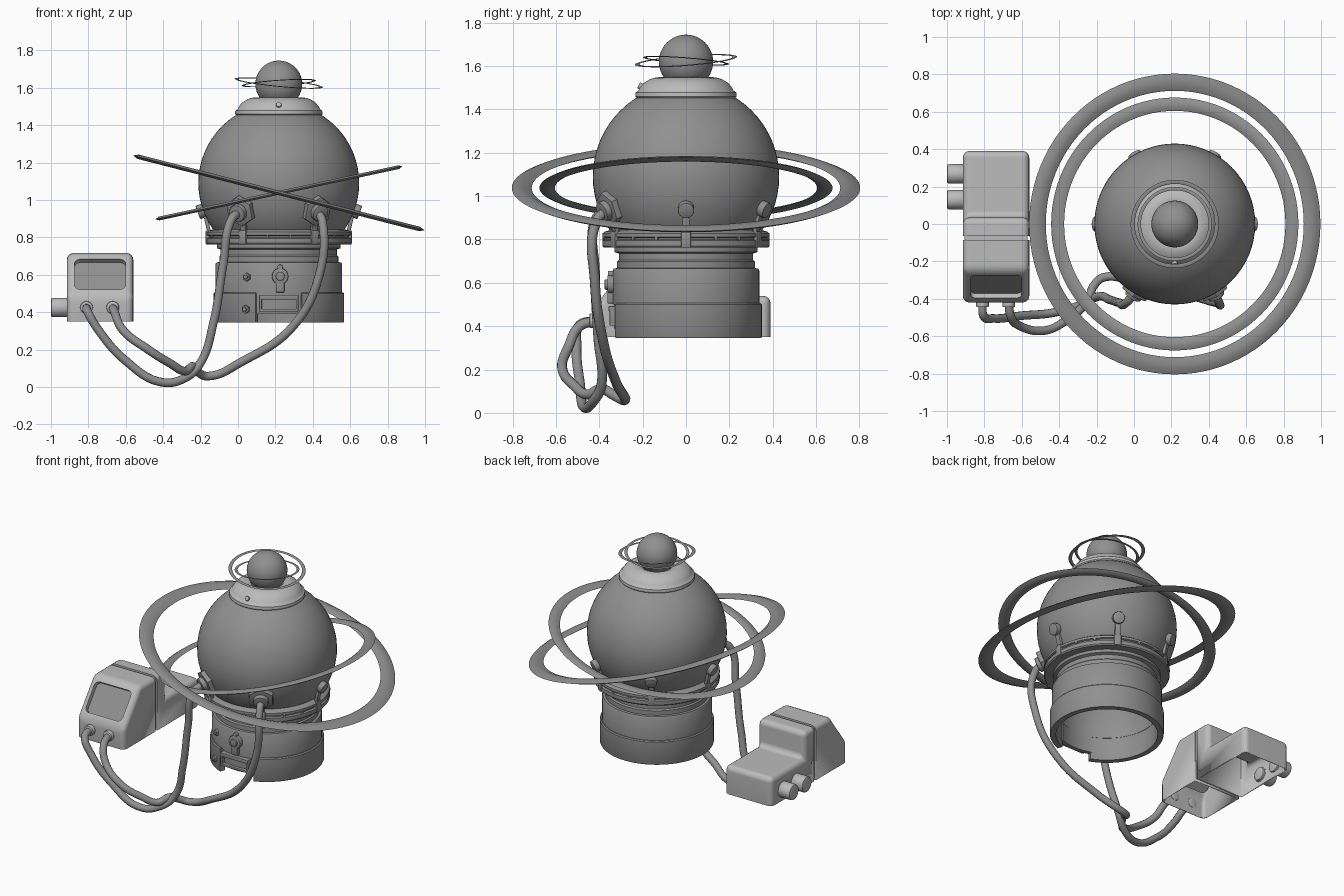
import bpy, bmesh
from math import radians, cos, sin, sqrt
from mathutils import Vector, Matrix

if "Cube" in bpy.data.objects:
    bpy.data.objects.remove(bpy.data.objects["Cube"])

CX = 0.218                      # axis of the globe stand
CZ, R = 1.09, 0.43              # globe centre height and radius


def grey(name, v):
    m = bpy.data.materials.new(name)
    m.diffuse_color = (v, v, v, 1)
    m.use_nodes = True
    m.node_tree.nodes["Principled BSDF"].inputs["Base Color"].default_value = m.diffuse_color
    return m


DARK, LIGHT = grey("dark_grey", 0.28), grey("light_grey", 0.5)


def finish(bm, name, mat=None, angle=35):
    bmesh.ops.recalc_face_normals(bm, faces=bm.faces)
    me = bpy.data.meshes.new(name)
    bm.to_mesh(me)
    bm.free()
    me.materials.append(mat or DARK)
    ob = bpy.data.objects.new(name, me)
    bpy.context.collection.objects.link(ob)
    bpy.ops.object.select_all(action='DESELECT')
    ob.select_set(True)
    bpy.context.view_layer.objects.active = ob
    bpy.ops.object.shade_smooth_by_angle(angle=radians(angle))
    return ob


def lathe(name, prof, loc, a0=0, a1=360, n=72, mat=None):
    """Revolve a closed (radius, z) profile, fully or over an arc."""
    bm = bmesh.new()
    full = a1 - a0 >= 360
    rows = []
    for i in range(n if full else n + 1):
        a = radians(a0 + (a1 - a0) * i / n)
        rows.append([bm.verts.new((r * cos(a), r * sin(a), z)) for r, z in prof])
    m = len(prof)
    for i in range(n):
        p, q = rows[i], rows[(i + 1) % len(rows)]
        for j in range(m):
            k = (j + 1) % m
            bm.faces.new((p[j], p[k], q[k], q[j]))
    if not full:
        bm.faces.new(rows[0])
        bm.faces.new(rows[-1])
    ob = finish(bm, name, mat)
    ob.location = loc
    return ob


def cyl(name, p, d, r, depth, n=24, bevel=0.006, mat=None):
    bm = bmesh.new()
    rot = Vector(d).to_track_quat('Z', 'Y').to_matrix().to_4x4()
    bmesh.ops.create_cone(bm, cap_ends=True, segments=n, radius1=r, radius2=r, depth=depth,
                          matrix=Matrix.Translation(p) @ rot)
    if bevel:
        rim = [e for e in bm.edges if any(len(f.verts) > 4 for f in e.link_faces)]
        bmesh.ops.bevel(bm, geom=rim, offset=bevel, segments=2, affect='EDGES', profile=0.5)
    return finish(bm, name, mat)


def box(name, p, size, rot=None, bevel=0.006, mat=None):
    bm = bmesh.new()
    m = Matrix.Translation(p) @ (rot or Matrix()) @ Matrix.Diagonal((*size, 1))
    bmesh.ops.create_cube(bm, size=1, matrix=m)
    if bevel:
        bmesh.ops.bevel(bm, geom=bm.edges[:], offset=bevel, segments=2, affect='EDGES', profile=0.5)
    return finish(bm, name, mat)


def ball(name, loc, r):
    bm = bmesh.new()
    bmesh.ops.create_uvsphere(bm, u_segments=64, v_segments=32, radius=r)
    finish(bm, name).location = loc


def ring(name, z, outer, inner, t, rx, ry):
    e = (outer - inner) * 0.3
    ob = lathe(name, [(outer, 0), (outer - e, t / 2), (inner + e, t / 2),
                      (inner, 0), (inner + e, -t / 2), (outer - e, -t / 2)], (CX, 0, z), n=96)
    ob.rotation_euler = (radians(rx), radians(ry), 0)


def hose(name, pts):
    cu = bpy.data.curves.new(name, 'CURVE')
    cu.dimensions = '3D'
    cu.bevel_depth, cu.bevel_resolution, cu.resolution_u, cu.use_fill_caps = 0.023, 4, 10, True
    sp = cu.splines.new('BEZIER')
    sp.bezier_points.add(len(pts) - 1)
    for b, p in zip(sp.bezier_points, pts):
        b.co = p
        b.handle_left_type = b.handle_right_type = 'AUTO'
    cu.materials.append(DARK)
    ob = bpy.data.objects.new(name, cu)
    bpy.context.collection.objects.link(ob)
    bpy.ops.object.select_all(action='DESELECT')
    ob.select_set(True)
    bpy.context.view_layer.objects.active = ob
    bpy.ops.object.convert(target='MESH')
    bpy.ops.object.shade_smooth()


# Globes and their rings
ball("globe", (CX, 0, CZ), R)
ball("top_ball", (CX, 0, 1.62), 0.125)
ring("large_outer_ring", 1.038, 0.804, 0.712, 0.024, 0, 14.4)
ring("large_inner_ring", 1.038, 0.676, 0.605, 0.02, 0, -12.1)
ring("small_outer_ring", 1.625, 0.237, 0.215, 0.004, 4.5, 5.5)
ring("small_inner_ring", 1.625, 0.199, 0.181, 0.004, -4.5, -4)

# Sloping cap under the top ball
lathe("top_cap", [(0.1, 1.45), (0.225, 1.45), (0.234, 1.46), (0.232, 1.478), (0.22, 1.486), (0.213, 1.5),
                  (0.195, 1.522), (0.17, 1.537), (0.15, 1.545), (0.125, 1.549), (0.1, 1.54)],
      (CX, 0, 0), mat=LIGHT)
cyl("cap_bolt", (CX, -0.205, 1.505), (0, -1, 0.5), 0.015, 0.03, 12, 0.004, LIGHT)

# Flange and hollow stand
lathe("flange", [(0.33, 0.762), (0.38, 0.762), (0.386, 0.77), (0.386, 0.795), (0.375, 0.8), (0.375, 0.808),
                 (0.386, 0.812), (0.386, 0.828), (0.375, 0.836), (0.345, 0.845), (0.31, 0.845), (0.31, 0.762)],
      (CX, 0, 0))
lathe("stand_body", [(0.31, 0.5), (0.338, 0.5), (0.338, 0.658), (0.333, 0.666), (0.318, 0.668), (0.318, 0.698),
                     (0.31, 0.706), (0.31, 0.735), (0.33, 0.742), (0.33, 0.765), (0.29, 0.765),
                     (0.29, 0.68), (0.31, 0.65)], (CX, 0, 0))
lathe("stand_foot", [(0.312, 0.346), (0.347, 0.346), (0.35, 0.352), (0.35, 0.5), (0.344, 0.506),
                     (0.312, 0.506)], (CX, 0, 0), -69, 249, 64)
lathe("front_panel", [(0.305, 0.39), (0.333, 0.39), (0.333, 0.51), (0.305, 0.51)], (CX, 0, 0), -112, -68, 10)

# Lock, slot and bolts on the stand front
cyl("lock_disc", (CX + 0.007, -0.345, 0.592), (0, -1, 0), 0.044, 0.036)
box("lock_tab", (CX + 0.007, -0.345, 0.55), (0.045, 0.036, 0.09))
cyl("lock_core", (CX + 0.007, -0.365, 0.592), (0, -1, 0), 0.024, 0.02, 16, 0.004)
cyl("lock_top", (CX + 0.007, -0.345, 0.64), (0, -1, 0), 0.015, 0.03, 12, 0.004)
box("slot_lip", (CX, -0.337, 0.48), (0.21, 0.04, 0.025), bevel=0.004)
box("slot_sill", (CX, -0.337, 0.41), (0.21, 0.03, 0.014), bevel=0.003)
for dx in (-0.098, 0.098):
    box("slot_rim_side", (CX + dx, -0.337, 0.445), (0.014, 0.03, 0.08), bevel=0.003)
for z, r in ((0.588, 0.338), (0.415, 0.35)):
    d = Vector((cos(radians(-120)), sin(radians(-120)), 0))
    cyl("stand_bolt", Vector((CX, 0, z)) + d * r, d, 0.023, 0.024, 6, 0.003)
    cyl("stand_bolt_tip", Vector((CX, 0, z)) + d * (r + 0.012), d, 0.012, 0.02, 12, 0.003)

# Six globe clamps; the two front ones carry hose sockets
drop = 0.147
base = Vector((CX, 0, 0))
for k in range(6):
    a = radians(60 * k)
    out = Vector((cos(a), sin(a), 0))
    n = (out * sqrt(R * R - drop * drop) - Vector((0, 0, drop))).normalized()
    p = Vector((CX, 0, CZ)) + n * R
    turn = Matrix.Rotation(a, 4, 'Z')
    box("clamp_foot", base + out * 0.38 + Vector((0, 0, 0.8)), (0.022, 0.045, 0.076), turn)
    box("clamp_arm", base + out * 0.383 + Vector((0, 0, 0.875)), (0.02, 0.034, 0.13),
        turn @ Matrix.Rotation(radians(13), 4, 'Y'), 0.004)
    if k in (4, 5):
        cyl("hose_socket_plate", p + n * 0.002, n, 0.084, 0.04, 6, 0.006)
        cyl("hose_socket_nut", p + n * 0.03, n, 0.047, 0.04, 20)
    else:
        cyl("clamp_pad", p + n * 0.008, n, 0.038, 0.046, 20)
    # flange bolts between clamps
    for s in (-0.16, 0.16):
        b = radians(60 * k + 30) + s
        d = Vector((cos(b), sin(b), 0))
        cyl("flange_bolt", base + d * 0.384 + Vector((0, 0, 0.804)), d, 0.008, 0.01, 10, 0)

# Two crossing hoses
hose("left_hose", [(0.01, -0.36, 0.935), (-0.035, -0.415, 0.895), (-0.08, -0.42, 0.65), (-0.13, -0.405, 0.35),
                   (-0.2, -0.39, 0.13), (-0.28, -0.43, 0.05), (-0.41, -0.47, 0.026), (-0.6, -0.49, 0.14),
                   (-0.75, -0.505, 0.31), (-0.805, -0.49, 0.405), (-0.81, -0.42, 0.425)])
hose("right_hose", [(0.426, -0.36, 0.935), (0.45, -0.41, 0.89), (0.435, -0.42, 0.6), (0.29, -0.38, 0.32),
                    (0.02, -0.32, 0.135), (-0.16, -0.285, 0.058), (-0.215, -0.33, 0.08), (-0.24, -0.39, 0.11),
                    (-0.285, -0.455, 0.085), (-0.36, -0.515, 0.125), (-0.48, -0.57, 0.2), (-0.62, -0.54, 0.31),
                    (-0.66, -0.49, 0.4), (-0.67, -0.42, 0.425)])

# Control unit: two open-bottomed shells with a groove between them
X0, X1, SEAM = -0.915, -0.56, -0.075


def shell(name, prof, screen=False):
    bm = bmesh.new()
    f = bm.faces.new([bm.verts.new((X0, y, z)) for y, z in prof])
    ext = bmesh.ops.extrude_face_region(bm, geom=[f])
    bmesh.ops.translate(bm, vec=(X1 - X0, 0, 0),
                        verts=[v for v in ext['geom'] if isinstance(v, bmesh.types.BMVert)])
    bmesh.ops.recalc_face_normals(bm, faces=bm.faces)
    bmesh.ops.delete(bm, geom=[g for g in bm.faces if g.normal.z < -0.9], context='FACES_ONLY')
    edges = [e for e in bm.edges if e.link_faces and not e.is_boundary
             and not all(abs(v.co.y - SEAM) < 0.02 for v in e.verts)]
    bmesh.ops.bevel(bm, geom=edges, offset=0.035, segments=4, affect='EDGES', profile=0.5)
    bm.normal_update()
    if screen:
        # sunken, round-cornered dark display in the sloping face
        g = max((g for g in bm.faces if g.normal.y < -0.5 and g.normal.z > 0.4), key=lambda g: g.calc_area())
        nrm = g.normal.copy()
        bmesh.ops.inset_individual(bm, faces=[g], thickness=0.008)
        res = bmesh.ops.extrude_face_region(bm, geom=[g])
        vs = [v for v in res['geom'] if isinstance(v, bmesh.types.BMVert)]
        for q in res['geom']:
            if isinstance(q, bmesh.types.BMFace):
                q.material_index = 1
        if g.is_valid:
            bmesh.ops.delete(bm, geom=[g], context='FACES_ONLY')
        bmesh.ops.translate(bm, vec=nrm * -0.03, verts=vs)
        side = [e for e in bm.edges if sum(v in vs for v in e.verts) == 1]
        bmesh.ops.bevel(bm, geom=side, offset=0.03, segments=4, affect='EDGES', profile=0.5)
    ob = finish(bm, name, LIGHT)
    ob.data.materials.append(DARK)
    mod = ob.modifiers.new("wall", 'SOLIDIFY')
    mod.thickness, mod.offset = 0.012, -1
    ob.modifiers.new("flat_sides", 'WEIGHTED_NORMAL').keep_sharp = True


shell("control_head", [(-0.085, 0.35), (-0.42, 0.35), (-0.42, 0.49), (-0.25, 0.716), (-0.085, 0.716)], True)
shell("control_body", [(0.39, 0.35), (-0.065, 0.35), (-0.065, 0.716), (0.035, 0.716), (0.035, 0.54), (0.39, 0.54)])
box("control_groove", ((X0 + X1) / 2, SEAM, 0.534), (X1 - X0 - 0.02, 0.025, 0.34), bevel=0, mat=LIGHT)

# Side knobs and hose sockets of the control unit
for y in (0.13, 0.268):
    cyl("knob", (-0.95, y, 0.425), (-1, 0, 0), 0.052, 0.1, 32, 0.01, LIGHT)
    cyl("knob_collar", (-0.915, y, 0.425), (-1, 0, 0), 0.044, 0.05, 32, mat=LIGHT)
for x in (-0.81, -0.67):
    cyl("control_socket", (x, -0.425, 0.425), (0, -1, 0), 0.034, 0.04, 20, mat=LIGHT)
